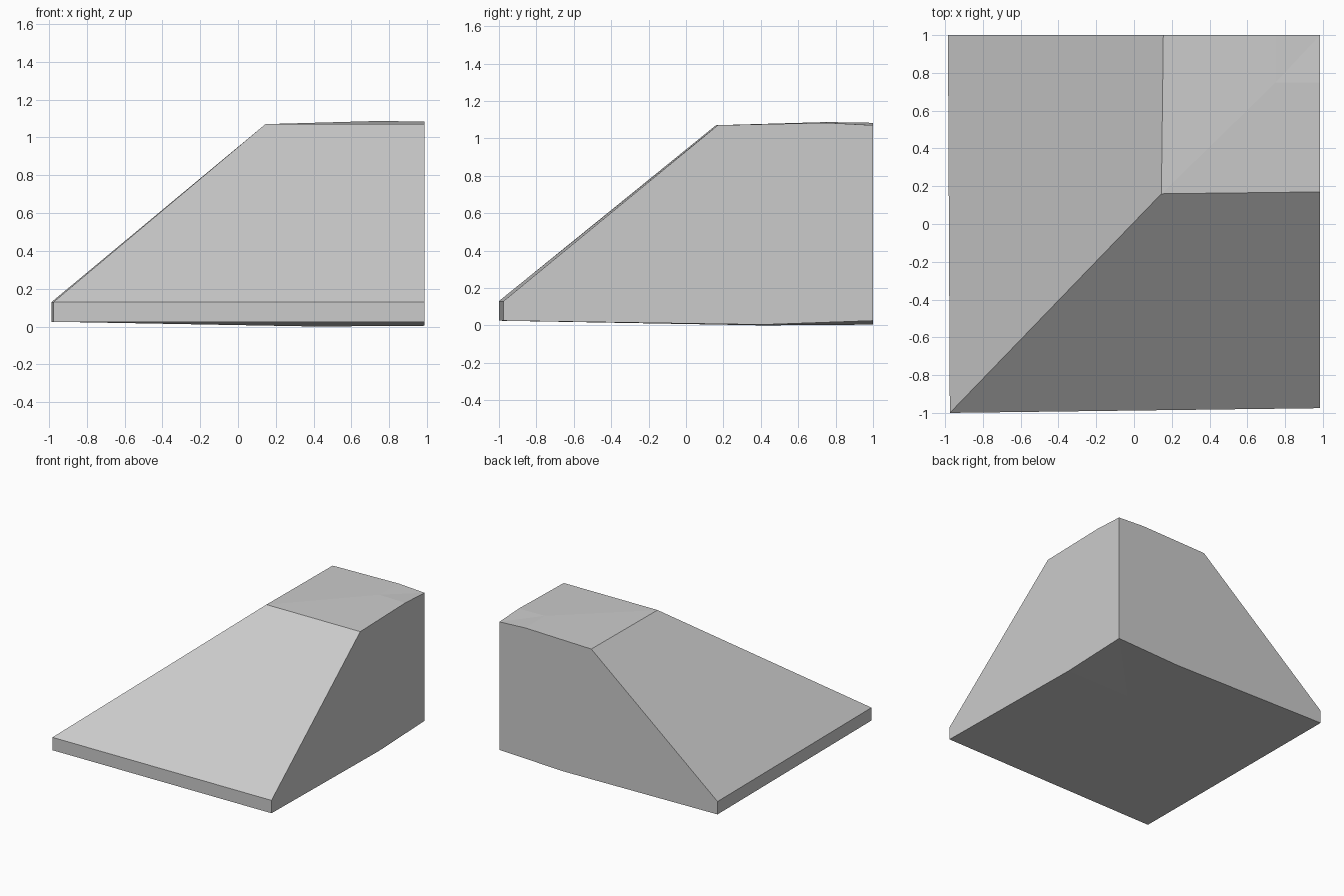
import bpy
import bmesh

cube = bpy.data.objects.get("Cube")
if cube:
    bpy.data.objects.remove(cube, do_unlink=True)

# One plain grey
grey = bpy.data.materials.new("plain grey")
grey.use_nodes = True
colour = (0.6, 0.6, 0.6, 1)
grey.diffuse_color = colour
grey.node_tree.nodes["Principled BSDF"].inputs["Base Color"].default_value = colour

SIDE, BACK = 0.985, 1.0      # planes of the two tall walls
bm = bmesh.new()


def level(x, y, z, skew):
    """Corners front-left-edge, front-wall, wall-corner, back-edge of one level."""
    return [bm.verts.new(p) for p in (
        (x, y, z), (SIDE, y + skew[1], z), (SIDE, BACK, z), (x + skew[0], BACK, z))]


def bulge(at, edge_z, mid_z):
    """Low crown points: on the side wall, on the back wall, and inside."""
    return [bm.verts.new(p) for p in (
        (SIDE, at, edge_z), (at, BACK, edge_z), (at, at, mid_z))]


def cap(ring, crown):
    """Close a level with a slightly domed surface."""
    a, b, c, d = ring
    side, back, mid = crown
    for face in ((a, b, side, mid), (a, mid, back, d), (mid, side, c), (mid, c, back)):
        bm.faces.new(face)


base = level(-0.975, -1.0, 0.025, (-0.01, 0.025))
lip = level(-0.975, -1.0, 0.13, (-0.01, 0.025))
plateau = level(0.145, 0.16, 1.07, (0.01, 0.01))
under = bulge(0.41, 0.004, 0.0)
crown = bulge(0.75, 1.083, 1.087)

# Domed top and underside
cap(plateau, crown)
cap(base, under)

# Low lip and long slope on the front and on the adjoining side
for low, high in ((base, lip), (lip, plateau)):
    for i, j in ((0, 1), (3, 0)):
        bm.faces.new((low[i], low[j], high[j], high[i]))

# Two tall upright walls
for corner, k in ((1, 0), (3, 1)):
    bm.faces.new((base[corner], under[k], base[2], plateau[2],
                  crown[k], plateau[corner], lip[corner]))

# The wall corner runs straight from base to plateau, so its lip point is unused
bm.verts.remove(lip[2])
bmesh.ops.recalc_face_normals(bm, faces=bm.faces[:])

mesh = bpy.data.meshes.new("corner_ramp")
bm.to_mesh(mesh)
bm.free()
mesh.materials.append(grey)
ramp = bpy.data.objects.new("corner_ramp", mesh)
bpy.context.collection.objects.link(ramp)
